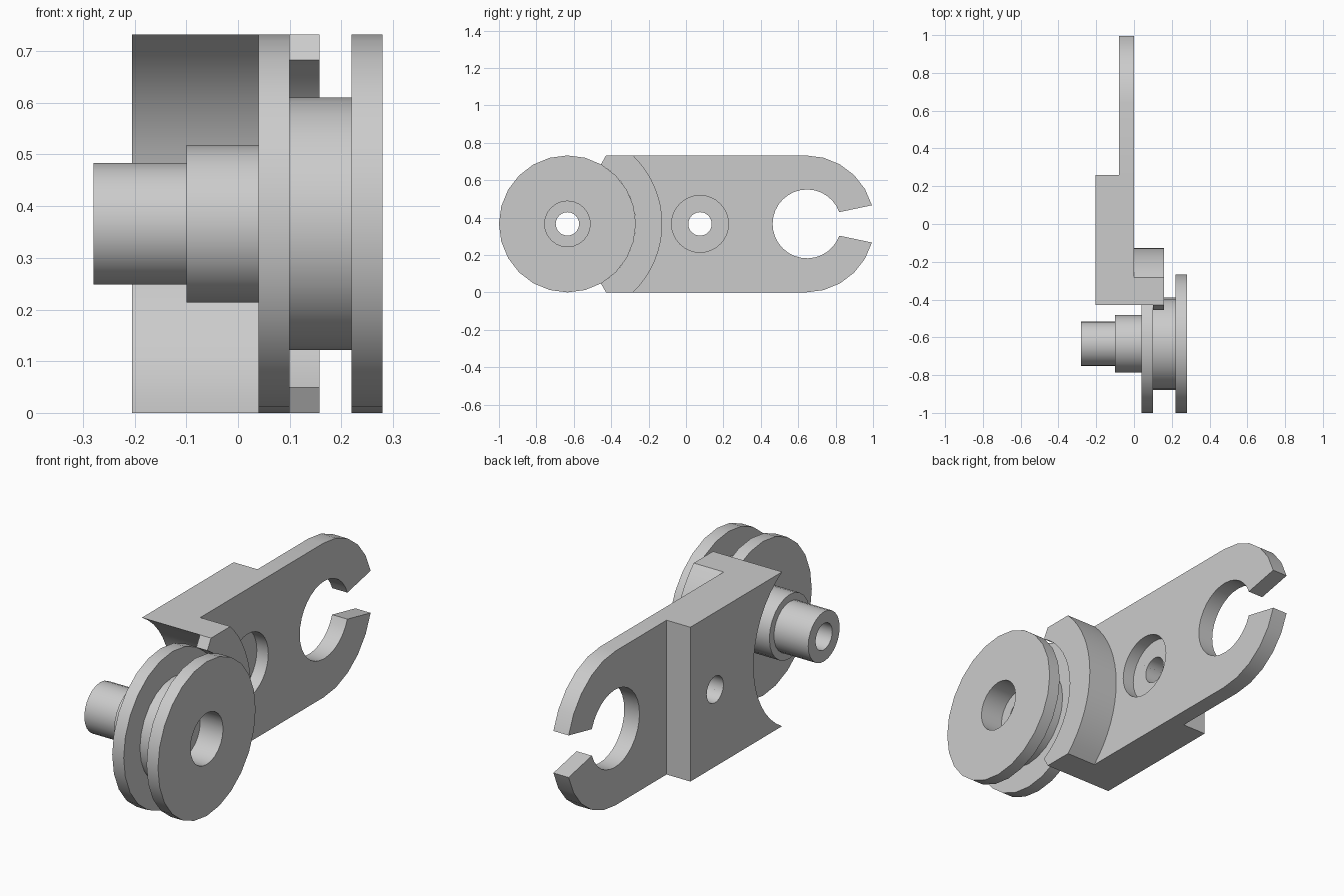
import bpy, bmesh
from math import sin, cos, asin, pi, radians

cube = bpy.data.objects.get("Cube")
if cube:
    bpy.data.objects.remove(cube)

grey = bpy.data.materials.new("plain_grey")
grey.use_nodes = True
grey.diffuse_color = (0.6, 0.6, 0.6, 1)
grey.node_tree.nodes["Principled BSDF"].inputs["Base Color"].default_value = (0.6, 0.6, 0.6, 1)

R = 0.366                 # half height of arm, also centre height
WHEEL_Y, HOOK_Y, BORE_Y = -0.634, 0.642, 0.075


def finish(name, bm):
    bmesh.ops.recalc_face_normals(bm, faces=bm.faces)
    mesh = bpy.data.meshes.new(name)
    bm.to_mesh(mesh)
    bm.free()
    obj = bpy.data.objects.new(name, mesh)
    bpy.context.collection.objects.link(obj)
    mesh.materials.append(grey)
    return obj


def arc(cy, r, a0, a1, n=16):
    """Points in (y, z) on an arc around (cy, R)."""
    return [(cy + r * cos(a0 + (a1 - a0) * i / n), R + r * sin(a0 + (a1 - a0) * i / n))
            for i in range(n + 1)]


def prism(name, outline, x0, x1):
    """Extrude a side outline along x."""
    bm = bmesh.new()
    face = bm.faces.new([bm.verts.new((x0, y, z)) for y, z in outline])
    new = bmesh.ops.extrude_face_region(bm, geom=[face])["geom"]
    bmesh.ops.translate(bm, vec=(x1 - x0, 0, 0),
                        verts=[v for v in new if isinstance(v, bmesh.types.BMVert)])
    return finish(name, bm)


def lathe(name, profile, cy, n):
    """Turn a closed (x, radius) profile around the x direction."""
    bm = bmesh.new()
    rings = [[bm.verts.new((x, cy + r * cos(2 * pi * i / n), R + r * sin(2 * pi * i / n)))
              for i in range(n)] for x, r in profile]
    for a, b in zip(rings, rings[1:] + rings[:1]):
        for i in range(n):
            j = (i + 1) % n
            bm.faces.new((a[i], a[j], b[j], b[i]))
    return finish(name, bm)


def combine(target, other, operation):
    mod = target.modifiers.new("combine", 'BOOLEAN')
    mod.operation, mod.solver, mod.object = operation, 'EXACT', other
    bpy.context.view_layer.objects.active = target
    bpy.ops.object.modifier_apply(modifier=mod.name)
    bpy.data.objects.remove(other)


def smooth(obj):
    bpy.ops.object.select_all(action='DESELECT')
    obj.select_set(True)
    bpy.context.view_layer.objects.active = obj
    bpy.ops.object.shade_smooth_by_angle(angle=radians(25))


# Thick block with hollow front that clears the wheel
end = asin(R / 0.42)
hollow = arc(WHEEL_Y, 0.42, end, -end)
arm = prism("arm", hollow + [(0.26, 0), (0.26, 2 * R)], -0.205, 0)

# Thin plate ending in an open hook
slot_out, slot_in = radians(15.8), radians(20)
hook = ([(0, 0)] + arc(HOOK_Y, R, -pi / 2, -slot_out, 5)
        + arc(HOOK_Y + 0.005, 0.184, -slot_in, slot_in - 2 * pi, 28)
        + arc(HOOK_Y, R, slot_out, pi / 2, 5) + [(0, 2 * R)])
combine(arm, prism("hook_plate", hook, -0.08, 0), 'UNION')

# Curved lip around the wheel and tongue reaching into its groove
back = asin(R / 0.507)
outer = arc(WHEEL_Y, 0.507, -back, back)
lip = prism("lip", outer + hollow, -0.04, 0.158)
tongue = prism("tongue", outer + hollow[:1] + arc(WHEEL_Y, 0.364, end, -end) + hollow[-1:],
               0.10, 0.158)
combine(lip, tongue, 'UNION')
combine(arm, lip, 'UNION')

# Stepped pivot bore
bore = lathe("bore_cutter", [(0.1, 0.0001), (0.1, 0.152), (-0.06, 0.152), (-0.06, 0.0625),
                             (-0.3, 0.0625), (-0.3, 0.0001)], BORE_Y, 32)
combine(arm, bore, 'DIFFERENCE')
smooth(arm)

# Grooved wheel with stepped hollow shaft
wheel = lathe("wheel_and_shaft", [
    (-0.28, 0.0625), (-0.28, 0.118), (-0.1, 0.118), (-0.1, 0.152), (0.04, 0.152), (0.04, R),
    (0.1, R), (0.1, 0.244), (0.22, 0.244), (0.22, R), (0.28, R), (0.28, 0.122),
    (0.16, 0.122), (0.16, 0.0625)], WHEEL_Y, 24)
smooth(wheel)
